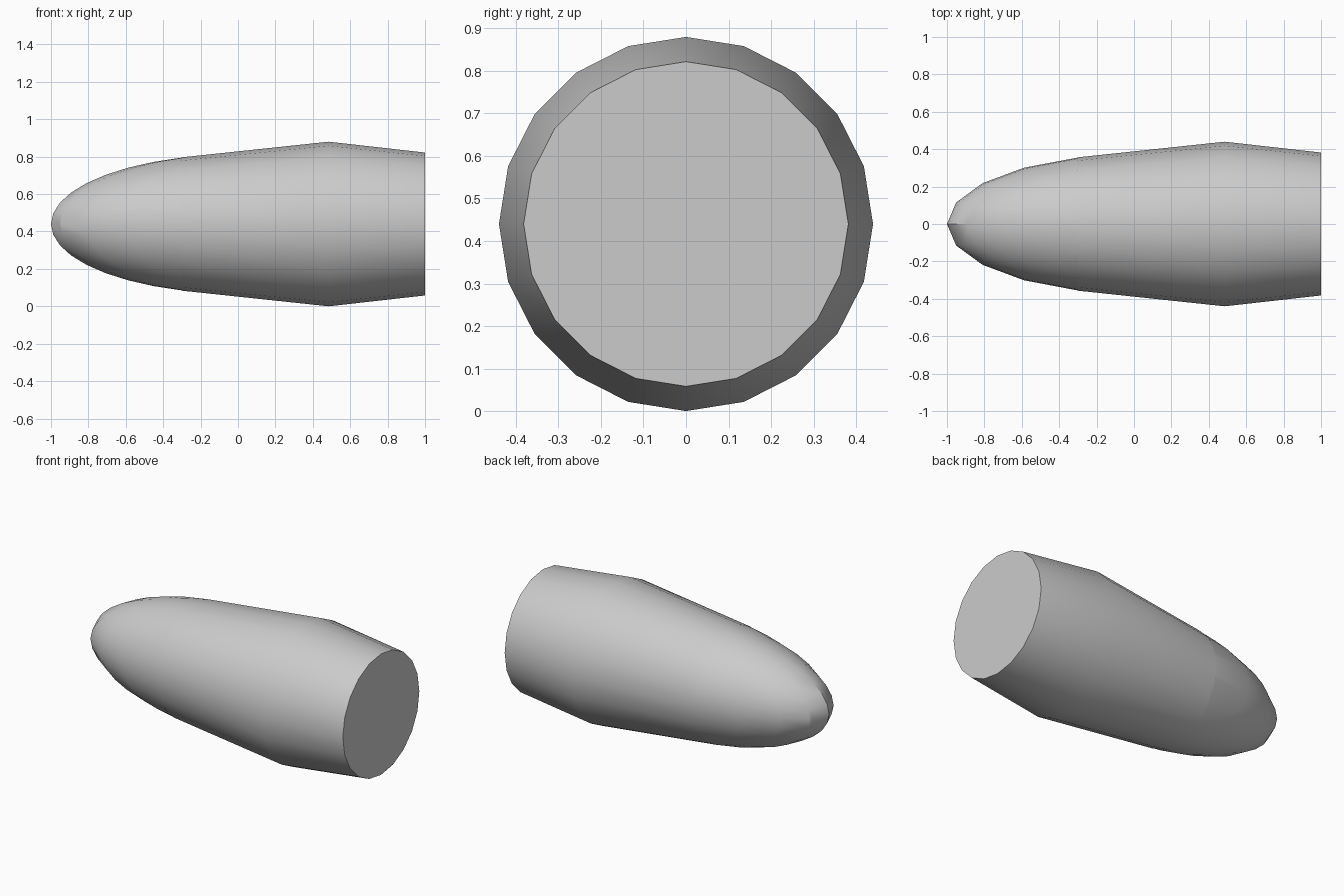
import bpy, bmesh, math
from mathutils import Matrix

if "Cube" in bpy.data.objects:
    bpy.data.objects.remove(bpy.data.objects["Cube"])

SIDES = 20
AXIS_Z = 0.44


def finish(bm, name):
    bmesh.ops.recalc_face_normals(bm, faces=bm.faces)
    mesh = bpy.data.meshes.new(name)
    bm.to_mesh(mesh)
    bm.free()
    obj = bpy.data.objects.new(name, mesh)
    obj.location.z = AXIS_Z
    bpy.context.collection.objects.link(obj)
    bpy.ops.object.select_all(action='DESELECT')
    obj.select_set(True)
    bpy.context.view_layer.objects.active = obj
    bpy.ops.object.shade_smooth_by_angle(angle=math.radians(30))
    return obj


# Rounded nose: stretched sphere, trimmed where it enters the body
bm = bmesh.new()
bmesh.ops.create_uvsphere(bm, u_segments=SIDES, v_segments=20, radius=1,
                          matrix=Matrix.Diagonal((1, 0.372, 0.372, 1)))
bmesh.ops.bisect_plane(bm, geom=bm.verts[:] + bm.edges[:] + bm.faces[:],
                       plane_co=(-0.3, 0, 0), plane_no=(1, 0, 0),
                       clear_outer=True)
finish(bm, "nose")

# Tapered body: widest behind the middle, closed by a flat end cap
bm = bmesh.new()
rings = []
for x, r in [(-0.305, 0.356), (0.485, 0.44), (1.0, 0.382)]:
    rings.append([bm.verts.new((x, r * math.cos(a), r * math.sin(a)))
                  for a in (2 * math.pi * i / SIDES for i in range(SIDES))])
for lo, hi in zip(rings, rings[1:]):
    for i in range(SIDES):
        j = (i + 1) % SIDES
        bm.faces.new((lo[i], lo[j], hi[j], hi[i]))
bm.faces.new(rings[-1])
finish(bm, "body")
